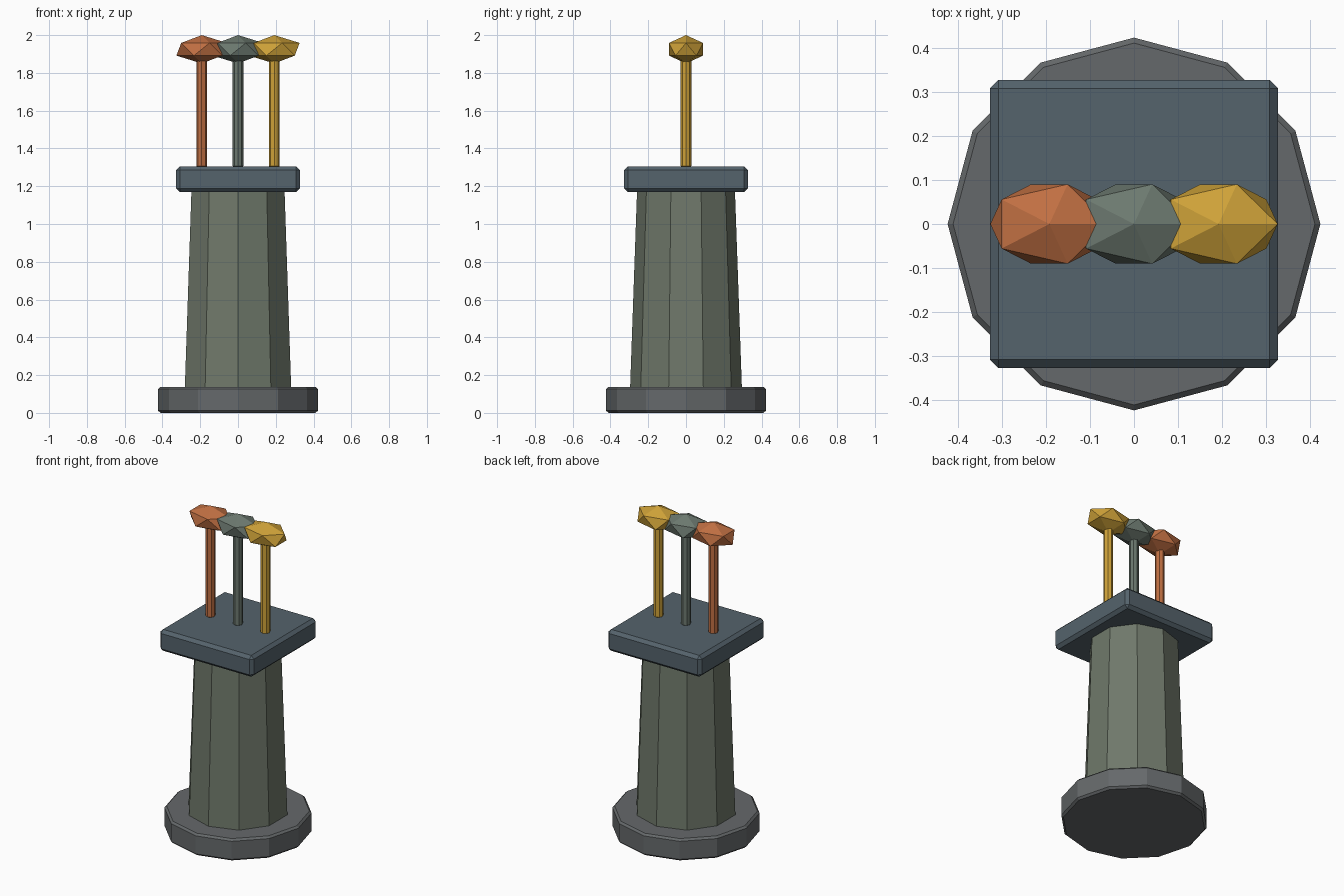
import bpy
from math import radians

if "Cube" in bpy.data.objects:
    bpy.data.objects.remove(bpy.data.objects["Cube"])


def paint(obj, name, rgb):
    mat = bpy.data.materials.get(name) or bpy.data.materials.new(name)
    mat.diffuse_color = (*rgb, 1)
    mat.use_nodes = True
    mat.node_tree.nodes["Principled BSDF"].inputs["Base Color"].default_value = mat.diffuse_color
    obj.data.materials.append(mat)


def bevel(obj, width):
    mod = obj.modifiers.new("edge_bevel", 'BEVEL')
    mod.width = width
    mod.segments = 1
    mod.limit_method = 'ANGLE'
    mod.angle_limit = radians(50)


def tapered(name, sides, r_low, r_high, z0, z1, x=0):
    bpy.ops.mesh.primitive_cone_add(vertices=sides, radius1=r_low, radius2=r_high,
                                    depth=z1 - z0, location=(x, 0, (z0 + z1) / 2))
    obj = bpy.context.object
    obj.name = name
    return obj


# Twelve-sided foot
base = tapered("base", 12, 0.423, 0.423, 0, 0.138)
bevel(base, 0.012)
paint(base, "dark_grey", (0.13, 0.14, 0.145))

# Ten-sided tapering pillar
pillar = tapered("pillar", 10, 0.296, 0.259, 0.13, 1.18)
paint(pillar, "grey_green", (0.16, 0.19, 0.145))

# Square slab on top
bpy.ops.mesh.primitive_cube_add(size=1, location=(0, 0, 1.2375))
slab = bpy.context.object
slab.name = "top_slab"
slab.scale = (0.654, 0.654, 0.135)
bpy.ops.object.transform_apply(location=False, rotation=False, scale=True)
bevel(slab, 0.019)
paint(slab, "slate_blue", (0.09, 0.125, 0.15))

# Three levers with faceted knobs
levers = [("left", -0.192, "orange", (0.53, 0.16, 0.055)),
          ("middle", 0, "sage", (0.15, 0.19, 0.16)),
          ("right", 0.192, "yellow", (0.62, 0.36, 0.04))]
for side, x, colour, rgb in levers:
    rod = tapered(side + "_lever_rod", 8, 0.028, 0.028, 1.30, 1.89, x)
    bevel(rod, 0.007)
    paint(rod, colour, rgb)
    bpy.ops.mesh.primitive_ico_sphere_add(subdivisions=1, radius=1, location=(x, 0, 1.925))
    knob = bpy.context.object
    knob.name = side + "_lever_knob"
    knob.scale = (0.15, 0.106, 0.075)
    bpy.ops.object.transform_apply(location=False, rotation=False, scale=True)
    paint(knob, colour, rgb)
